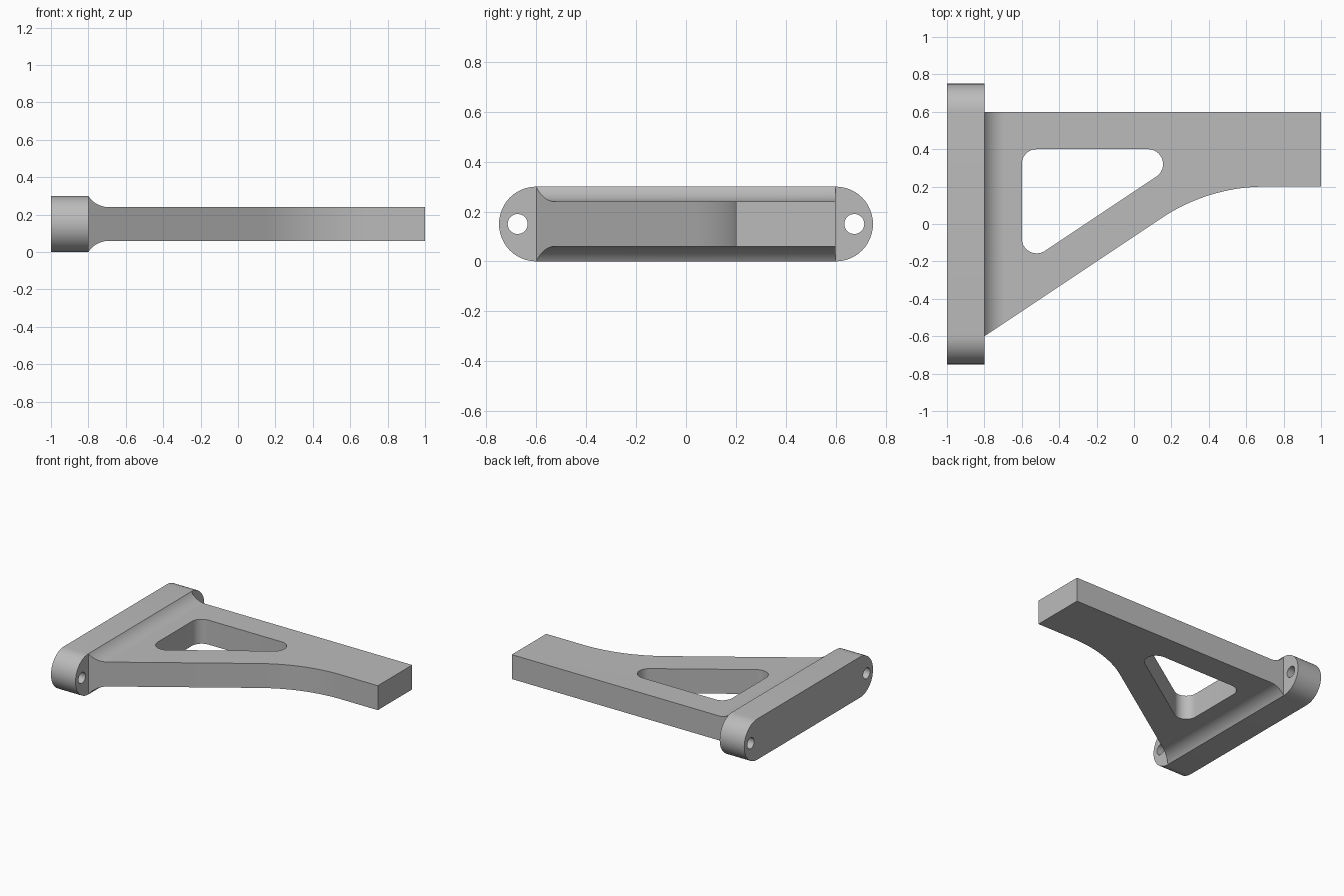
import bpy, bmesh
from math import sin, cos, pi, atan2, hypot, sqrt, asin, radians
from mathutils import Vector

if "Cube" in bpy.data.objects:
    bpy.data.objects.remove(bpy.data.objects["Cube"])

grey = bpy.data.materials.new("light_grey")
grey.use_nodes = True
COLOUR = (0.5, 0.5, 0.5, 1)
grey.diffuse_color = COLOUR
grey.node_tree.nodes["Principled BSDF"].inputs["Base Color"].default_value = COLOUR


def arc(cx, cy, r, a0, a1, n=24):
    """Points on an arc from angle a0 to a1."""
    return [(cx + r * cos(a0 + (a1 - a0) * i / n),
             cy + r * sin(a0 + (a1 - a0) * i / n)) for i in range(n + 1)]


def prism(name, outline, axis, lo, hi):
    """Extrude a 2D outline along x (outline is y,z), y (x,z) or z (x,y)."""
    place = {"x": lambda u, v: (lo, u, v),
             "y": lambda u, v: (u, lo, v),
             "z": lambda u, v: (u, v, lo)}[axis]
    step = {"x": (hi - lo, 0, 0), "y": (0, hi - lo, 0), "z": (0, 0, hi - lo)}[axis]
    bm = bmesh.new()
    base = bm.faces.new([bm.verts.new(place(u, v)) for u, v in outline])
    top = bmesh.ops.extrude_face_region(bm, geom=[base], use_keep_orig=True)
    bmesh.ops.translate(bm, vec=Vector(step),
                        verts=[e for e in top["geom"] if isinstance(e, bmesh.types.BMVert)])
    bmesh.ops.recalc_face_normals(bm, faces=bm.faces)
    mesh = bpy.data.meshes.new(name)
    bm.to_mesh(mesh)
    bm.free()
    mesh.materials.append(grey)
    ob = bpy.data.objects.new(name, mesh)
    bpy.context.collection.objects.link(ob)
    return ob


def boolean(ob, tool, operation):
    """Apply a boolean and discard the tool."""
    tool.hide_render = True
    mod = ob.modifiers.new(operation, "BOOLEAN")
    mod.object, mod.operation, mod.solver = tool, operation, "EXACT"
    bpy.context.view_layer.objects.active = ob
    bpy.ops.object.modifier_apply(modifier=mod.name)
    bpy.data.objects.remove(tool)


# Mounting bar: stadium section with a bolt hole near each end
MID, R = 0.15, 0.15
bar = prism("mounting_bar",
            arc(0.6, MID, R, -pi / 2, pi / 2) + arc(-0.6, MID, R, pi / 2, 3 * pi / 2),
            "x", -1, -0.8)
for side in (-1, 1):
    hole = prism("bolt_hole", arc(side * 0.675, MID, 0.04, 0, 2 * pi, 32)[:-1], "x", -1.1, -0.7)
    boolean(bar, hole, "DIFFERENCE")

# Arm plan: straight back edge, diagonal front edge blended into the tip
slant = atan2(0.8, 1.2)
blend = 1.0
run = blend * (1 - cos(slant)) / sin(slant)
plan = [(-0.8, -0.6)]
plan += arc(0.4 + run, 0.2 - blend, blend, pi / 2 + slant, pi / 2)
plan += [(1, 0.2), (1, 0.6), (-0.8, 0.6)]
arm = prism("arm", plan, "z", -0.05, 0.35)

# Arm side section: flares out to the full bar height at the root
depth, rise, thin = 0.11, 0.06, 0.09
r = (depth ** 2 + rise ** 2) / (2 * rise)
sweep = asin(depth / r)
upper = arc(-0.8 + depth, MID + thin + r, r, -pi / 2 - sweep, -pi / 2, 16)
upper = [(-0.9, MID + R)] + upper + [(1.1, MID + thin)]
lower = [(x, 2 * MID - z) for x, z in reversed(upper)]
boolean(arm, prism("side_section", upper + lower, "y", -1, 1), "INTERSECT")

# Triangular window with rounded corners, parallel to the diagonal edge
c = 0.08
left, top = -0.6 + c, 0.4 - c
offset = 0.28 / cos(slant) - 0.2 / 3
slope = 2 / 3
low = slope * left + offset
right = (top - offset) / slope
window = arc(left, top, c, pi / 2, pi, 12)
window += arc(left, low, c, pi, 3 * pi / 2 + slant, 16)
window += arc(right, top, c, slant - pi / 2, pi / 2, 16)
boolean(arm, prism("window_cutter", window, "z", -0.2, 0.5), "DIFFERENCE")

# Smooth curved walls, keep machined edges crisp
bpy.ops.object.select_all(action="DESELECT")
for ob in (bar, arm):
    ob.select_set(True)
bpy.context.view_layer.objects.active = arm
bpy.ops.object.shade_smooth_by_angle(angle=radians(25))
